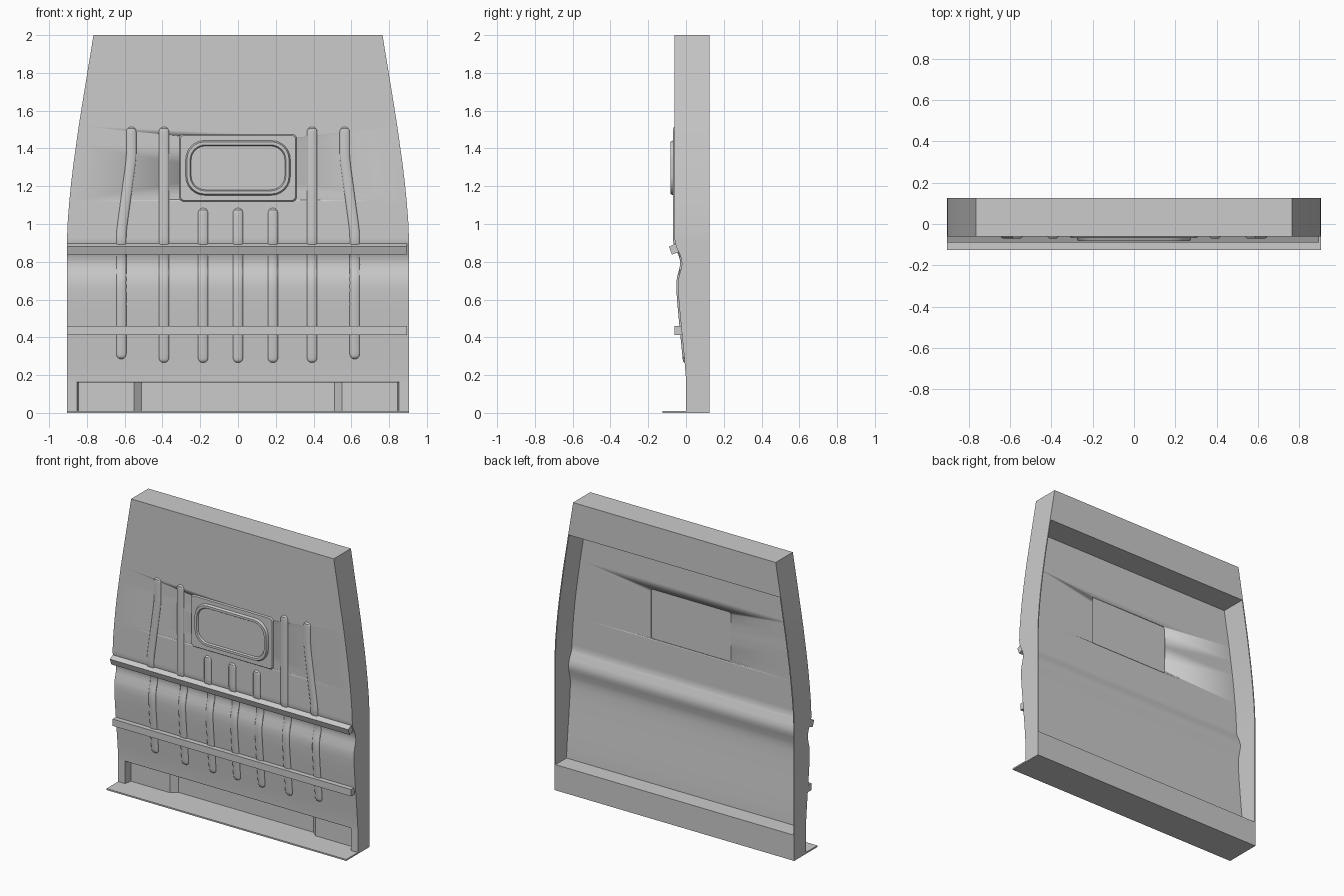
import bpy, bmesh, math

if "Cube" in bpy.data.objects:
    bpy.data.objects.remove(bpy.data.objects["Cube"])

# side profile of the sheet (z, y) and half width of the panel (z, x)
PROFILE = [(0.165, 0), (0.19, -0.001), (0.28, -0.008), (0.45, -0.025), (0.58, -0.037),
           (0.65, -0.042), (0.69, -0.042), (0.72, -0.038), (0.76, -0.027), (0.785, -0.022),
           (0.81, -0.023), (0.84, -0.032), (0.88, -0.052), (0.9, -0.058), (0.92, -0.06), (2, -0.06)]
WIDTH = [(0, 0.905), (0.93, 0.905), (1.02, 0.901), (1.12, 0.893), (1.22, 0.883),
         (1.32, 0.871), (1.42, 0.857), (1.52, 0.843), (1.62, 0.827), (1.75, 0.806), (2, 0.765)]
BACK = 0.125


def lerp(table, t):
    if t <= table[0][0]:
        return table[0][1]
    for (a, va), (b, vb) in zip(table, table[1:]):
        if t <= b:
            return va + (vb - va) * (t - a) / (b - a)
    return table[-1][1]


def loft(name, loops, smooth=30):
    """Closed skin through matching loops of points, capped at both ends."""
    bm = bmesh.new()
    rings = [[bm.verts.new(p) for p in loop] for loop in loops]
    n = len(rings[0])
    for a, b in zip(rings, rings[1:]):
        for i in range(n):
            j = (i + 1) % n
            bm.faces.new((a[i], a[j], b[j], b[i]))
    bm.faces.new(rings[0][::-1])
    bm.faces.new(rings[-1])
    bmesh.ops.recalc_face_normals(bm, faces=bm.faces[:])
    mesh = bpy.data.meshes.new(name)
    bm.to_mesh(mesh)
    bm.free()
    ob = bpy.data.objects.new(name, mesh)
    bpy.context.collection.objects.link(ob)
    bpy.ops.object.select_all(action='DESELECT')
    ob.select_set(True)
    bpy.context.view_layer.objects.active = ob
    bpy.ops.object.shade_smooth_by_angle(angle=math.radians(smooth))
    return ob


def prism_z(name, pts, z0, z1):
    return loft(name, [[(x, y, z) for x, y in pts] for z in (z0, z1)])


def prism_x(name, pts, x0, x1):
    return loft(name, [[(x, y, z) for y, z in pts] for x in (x0, x1)])


def rounded(hx, hz, r, y, cz=1.297, seg=6):
    pts = []
    for k, (sx, sz) in enumerate([(1, 1), (-1, 1), (-1, -1), (1, -1)]):
        for i in range(seg + 1):
            a = math.pi / 2 * (k + i / seg)
            pts.append((sx * (hx - r) + r * math.cos(a), y, cz + sz * (hz - r) + r * math.sin(a)))
    return pts


# pressed sheet with folded side walls
T = 0.007
zs = sorted({z for z, _ in PROFILE} | {z for z, _ in WIDTH if z > 0.165})
shell_loops = []
for z in zs:
    w, y = lerp(WIDTH, z), lerp(PROFILE, z)
    shell_loops.append([(px, py, z) for px, py in [
        (-w, BACK), (-w, y), (w, y), (w, BACK),
        (w - T, BACK), (w - T, y + T), (-w + T, y + T), (-w + T, BACK)]])
panel = loft("pressed_panel", shell_loops, 25)

# pocket behind the window panel
cutter = loft("pocket_cutter", [rounded(0.302, 0.17, 0.015, y) for y in (-0.09, -0.03)])
cutter.hide_render = True
mod = panel.modifiers.new("pocket", 'BOOLEAN')
mod.object = cutter
mod.solver = 'EXACT'
bpy.context.view_layer.objects.active = panel
bpy.ops.object.modifier_apply(modifier=mod.name)
bpy.data.objects.remove(cutter)

# window panel with raised oval ring
loft("window_panel", [rounded(0.31, 0.178, 0.022, -0.0595), rounded(0.304, 0.172, 0.02, -0.068),
                      rounded(0.277, 0.145, 0.1, -0.068), rounded(0.27, 0.138, 0.094, -0.083),
                      rounded(0.254, 0.122, 0.08, -0.083), rounded(0.248, 0.116, 0.075, -0.073)])

# top beam
loft("top_beam", [[(-w, -0.055, z), (w, -0.055, z), (w, BACK, z), (-w, BACK, z)]
                  for z, w in ((1.77, lerp(WIDTH, 1.77)), (2, 0.765))])

# bottom beam with stepped recess, lintel and floor plate
half = [(0.51, 0.085), (0.55, 0.05), (0.845, 0.05), (0.852, 0), (0.905, 0), (0.905, BACK)]
prism_z("bottom_beam", half + [(-x, y) for x, y in reversed(half)], 0.01, 0.165)
prism_x("beam_lintel", [(0.006, 0.16), (0, 0.168), (0, 0.175), (BACK, 0.175), (BACK, 0.16)], -0.904, 0.904)
prism_x("floor_plate", [(-0.125, 0), (BACK, 0), (BACK, 0.01), (-0.125, 0.01)], -0.905, 0.905)

# horizontal rails
prism_x("upper_rail", [(-0.09, 0.88), (-0.053, 0.898), (-0.033, 0.854), (-0.074, 0.838)], -0.905, 0.895)
prism_x("lower_rail", [(-0.06, 0.46), (-0.02, 0.46), (-0.02, 0.413), (-0.06, 0.413)], -0.905, 0.895)


# vertical stiffening ribs that follow the sheet
def rib(name, path, z0, z1, r=0.027, h=0.009):
    ends = [0.001, 0.005, 0.01, 0.018, 0.027]
    n = int((z1 - z0) / 0.02)
    levels = sorted([z0 + e for e in ends] + [z1 - e for e in ends] +
                    [z0 + 0.027 + (z1 - z0 - 0.054) * i / n for i in range(1, n)])
    loops = []
    for z in levels:
        d = min(r, z - z0, z1 - z)
        w = r * math.sqrt(max(0, 1 - ((r - d) / r) ** 2))
        k = h * min(1, d / 0.01)
        x, y = lerp(path, z), lerp(PROFILE, z)
        loops.append([(x - w, y + 0.003, z), (x - w * 0.95, y - k * 0.4, z), (x - w * 0.7, y - k, z),
                      (x + w * 0.7, y - k, z), (x + w * 0.95, y - k * 0.4, z), (x + w, y + 0.003, z)])
    loft(name, loops, 40)


for side, s in (("left", -1), ("right", 1)):
    rib("outer_rib_" + side, [(0.95, s * 0.618), (1.0, s * 0.612), (1.31, s * 0.57), (1.36, s * 0.565)], 0.285, 1.515)
    rib("long_rib_" + side, [(0, s * 0.392)], 0.265, 1.515)
    rib("short_rib_" + side, [(0, s * 0.185)], 0.265, 1.085)
rib("short_rib_middle", [(0, 0)], 0.265, 1.085)
